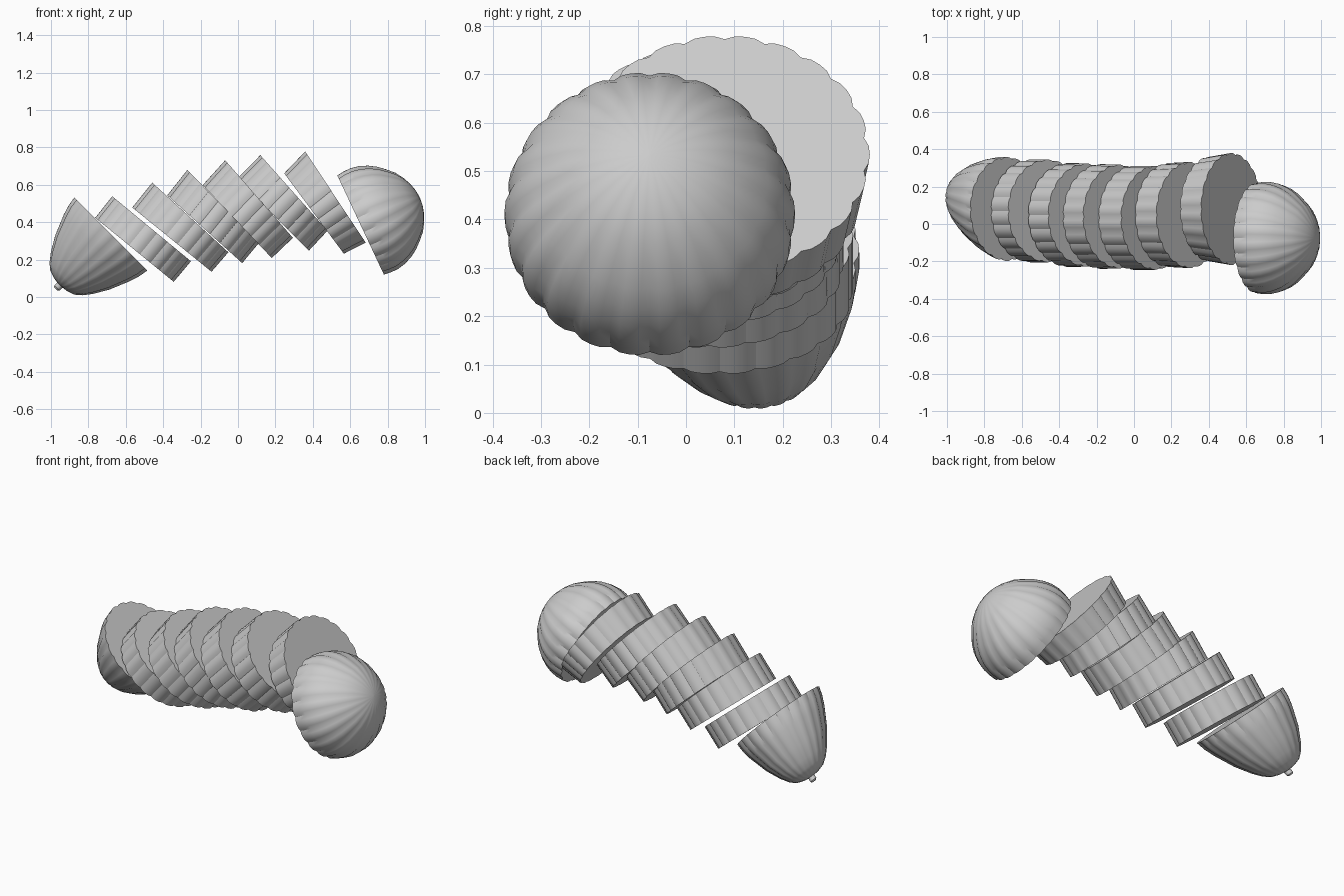
import bpy, bmesh, math
from mathutils import Vector

if "Cube" in bpy.data.objects:
    bpy.data.objects.remove(bpy.data.objects["Cube"])

LOBES, PER = 22, 4          # scalloped skin: lobes around, points per lobe
SEG = LOBES * PER


def loft(name, rings, groove=0.03):
    """Skin rings given as (centre, half-axis in the xz plane, y radius)."""
    bm = bmesh.new()
    loops = []
    for centre, half, ry in rings:
        loop = []
        for i in range(SEG):
            a = 2 * math.pi * i / SEG
            s = 1 - groove * (1 - abs(math.sin(LOBES * a / 2))) ** 1.5
            p = centre + half * (s * math.cos(a)) + Vector((0, ry * s * math.sin(a), 0))
            loop.append(bm.verts.new(p))
        loops.append(loop)
    for lo, hi in zip(loops, loops[1:]):
        for i in range(SEG):
            j = (i + 1) % SEG
            bm.faces.new((lo[i], lo[j], hi[j], hi[i]))
    bm.faces.new(loops[0])
    bm.faces.new(loops[-1])
    bmesh.ops.recalc_face_normals(bm, faces=bm.faces)
    me = bpy.data.meshes.new(name)
    bm.to_mesh(me)
    bm.free()
    ob = bpy.data.objects.new(name, me)
    bpy.context.collection.objects.link(ob)
    bpy.ops.object.select_all(action='DESELECT')
    ob.select_set(True)
    bpy.context.view_layer.objects.active = ob
    bpy.ops.object.shade_smooth_by_angle(angle=math.radians(35))
    return ob


def ring(top, bottom, y, ry):
    """Cut face from its upper and lower edge points in the front view."""
    t, b = Vector((top[0], y, top[1])), Vector((bottom[0], y, bottom[1]))
    return (t + b) / 2, (t - b) / 2, ry


def revolve(name, top, bottom, y, profile, side, lean=0.0, groove=0.03):
    """Rounded end growing away from a cut face; profile = (radius, distance)."""
    centre, half, _ = ring(top, bottom, y, 0)
    u = half.normalized()
    axis = Vector((u.z, 0, -u.x)) * side
    rings = [(centre + axis * d + Vector((0, lean * d, 0)), u * r, r) for r, d in profile]
    return loft(name, rings, groove)


# Loose slices: back face top/bottom, front face top/bottom, y centre, y radii
slices = [
    ((-.765, .425), (-.342, .080), (-.674, .540), (-.250, .190), .070, .275, .275),
    ((-.567, .480), (-.140, .134), (-.460, .613), (-.050, .238), .048, .278, .276),
    ((-.380, .545), (.024, .180), (-.273, .680), (.115, .290), .040, .280, .278),
    ((-.190, .600), (.182, .207), (-.070, .733), (.295, .315), .033, .278, .278),
    ((-.005, .636), (.380, .246), (.118, .760), (.480, .353), .048, .278, .284),
    ((.246, .663), (.567, .230), (.358, .780), (.684, .289), .080, .280, .300),
]
for k, (l, b, p, r, y, r0, r1) in enumerate(slices, 1):
    loft(f"slice_{k}", [ring(l, b, y, r0), ring(p, r, y, r1)])

# Tapered end with its stem nub
face = ((-.872, .530), (-.487, .145), .08)
revolve("tapered_end", *face,
        [(.278, 0), (.270, .05), (.253, .105), (.207, .215), (.160, .295),
         (.125, .340), (.092, .368), (.050, .382), (.022, .386)], -1, lean=.18)
revolve("stem_nub", *face, [(.020, .375), (.020, .408), (.013, .416)], -1,
        lean=.18, groove=0)

# Rounded blossom end
revolve("rounded_end", (.530, .652), (.781, .118), -.075,
        [(.295, 0), (.300, .04), (.300, .08), (.291, .125), (.273, .170), (.246, .213),
         (.213, .250), (.175, .287), (.132, .314), (.090, .333), (.045, .345),
         (.004, .349)], 1)
